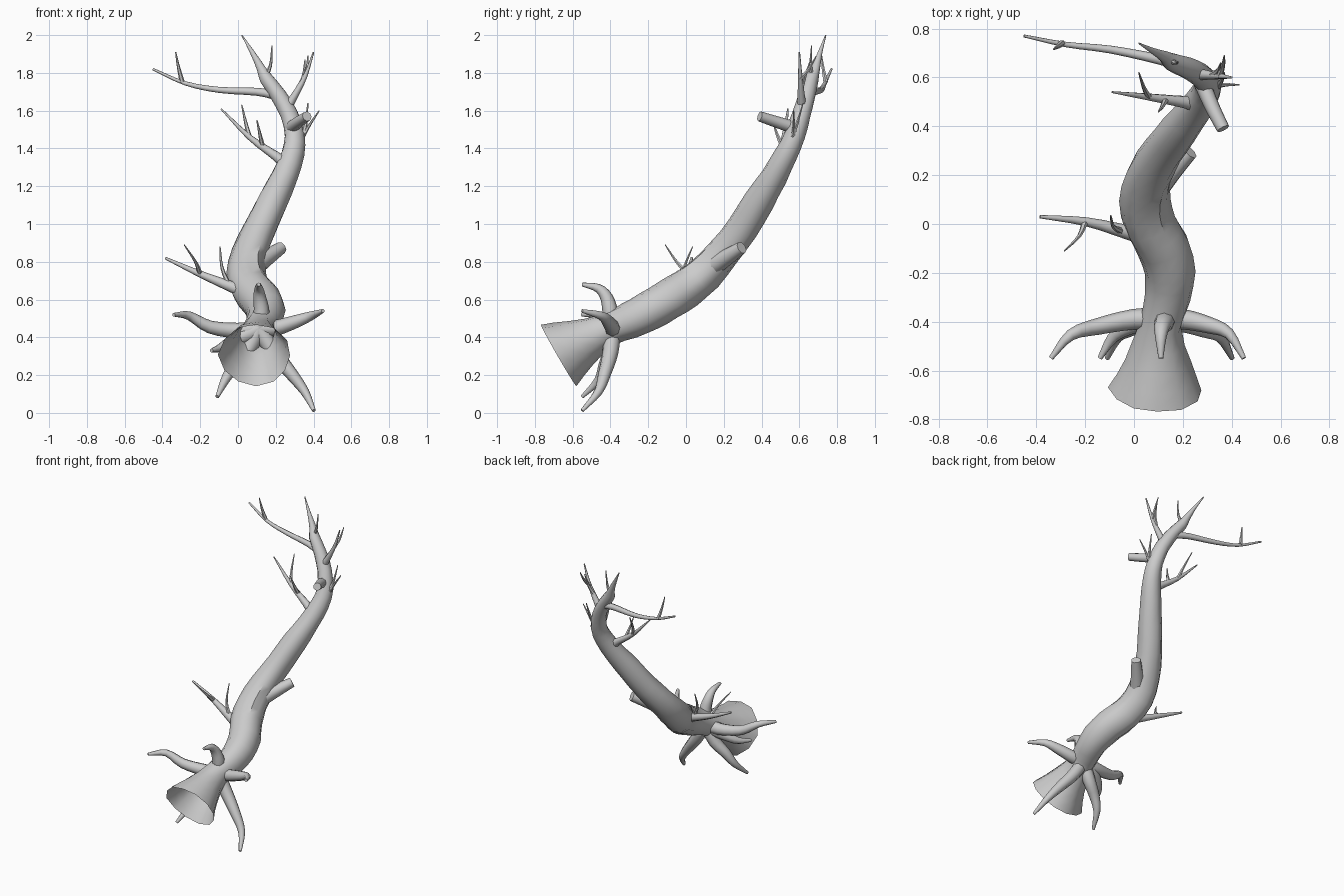
import bpy, math, random
from mathutils import Vector

random.seed(4)
bark = bpy.data.materials.new("grey_bark")
bark.diffuse_color = (0.6, 0.6, 0.6, 1)


def smooth_path(pts, steps):
    """Catmull-Rom through (x, y, z, radius) points."""
    p = [Vector(q) for q in pts]
    p = [2 * p[0] - p[1]] + p + [2 * p[-1] - p[-2]]
    out = []
    for i in range(1, len(p) - 2):
        a, b, c, d = p[i - 1:i + 3]
        for k in range(steps):
            t = k / steps
            out.append(0.5 * (2 * b + (c - a) * t + (2 * a - 5 * b + 4 * c - d) * t * t
                              + (3 * b - a - 3 * c + d) * t ** 3))
    return out + [p[-2]]


def tube(name, pts, sides=8, steps=3, start_cap=True, rough=0.0):
    path = smooth_path(pts, steps)
    cen = [Vector(q[:3]) for q in path]
    verts, faces = [], []
    n = len(path)
    side = None
    lobes = [1 + random.uniform(-rough, rough) for _ in range(sides)]
    for i in range(n):
        t = (cen[min(i + 1, n - 1)] - cen[max(i - 1, 0)]).normalized()
        if side is None:
            side = t.orthogonal() if abs(t.x) > 0.9 else Vector((1, 0, 0))
        side = (side - t * side.dot(t)).normalized()
        up = t.cross(side)
        lobes = [1 + (l - 1) * 0.7 + random.uniform(-rough, rough) * 0.5 for l in lobes]
        for k in range(sides):
            a = 2 * math.pi * k / sides
            r = max(path[i][3], 0.002) * lobes[k]
            verts.append(cen[i] + (side * math.cos(a) + up * math.sin(a)) * r)
    for i in range(n - 1):
        for k in range(sides):
            m = (k + 1) % sides
            faces.append((i * sides + k, i * sides + m, (i + 1) * sides + m, (i + 1) * sides + k))
    if start_cap:
        faces.append(tuple(reversed(range(sides))))
    faces.append(tuple(range((n - 1) * sides, n * sides)))
    me = bpy.data.meshes.new(name)
    me.from_pydata(verts, [], faces)
    me.materials.append(bark)
    ob = bpy.data.objects.new(name, me)
    bpy.context.collection.objects.link(ob)
    bpy.context.view_layer.objects.active = ob
    ob.select_set(True)
    bpy.ops.object.shade_smooth_by_angle(angle=math.radians(50))
    ob.select_set(False)
    return ob


def limb(name, pts, r0, r1=0.003, sides=8, power=1.0):
    """Tapered tube through plain xyz points."""
    m = len(pts) - 1
    tube(name, [(*p, r0 + (r1 - r0) * (i / m) ** power) for i, p in enumerate(pts)], sides)


# Trunk with open flared base
tube("trunk", [
    (.095, -.675, .305, .19), (.10, -.56, .37, .132), (.11, -.42, .44, .088),
    (.14, -.30, .49, .095), (.15, -.20, .54, .105), (.125, -.10, .595, .108),
    (.07, 0, .66, .105), (.045, .10, .74, .10), (.065, .20, .85, .092),
    (.12, .30, .98, .085), (.185, .385, 1.12, .08), (.245, .465, 1.25, .07),
    (.29, .53, 1.37, .06), (.30, .575, 1.47, .053), (.27, .61, 1.58, .048),
    (.215, .64, 1.68, .043), (.15, .665, 1.77, .036), (.125, .685, 1.82, .024),
    (.075, .71, 1.91, .012), (.02, .74, 2.0, .003)],
    sides=12, steps=2, start_cap=False, rough=0.07)

# Curling roots around the neck
neck = (.11, -.39, .445)
roots = [
    [(.0, -.39, .435), (-.15, -.42, .455), (-.26, -.455, .515), (-.34, -.55, .52)],
    [(.2, -.39, .45), (.31, -.415, .485), (.39, -.45, .515), (.45, -.55, .54)],
    [(.125, -.40, .53), (.115, -.42, .61), (.11, -.465, .66), (.11, -.55, .68)],
    [(.19, -.40, .32), (.28, -.43, .21), (.355, -.465, .11), (.402, -.55, .012)],
    [(.05, -.40, .33), (-.02, -.43, .25), (-.07, -.465, .17), (-.11, -.55, .085)],
    [(.04, -.40, .41), (-.03, -.425, .38), (-.09, -.47, .345), (-.14, -.55, .33)],
]
for i, r in enumerate(roots):
    limb(f"root_{i + 1}", [neck] + r, .046, .01, 8, 1.6)

# Main branches
limb("lower_branch", [(.05, -.05, .64), (-.04, -.03, .67), (-.2, .01, .735), (-.385, .03, .82)], .04, .007)
limb("upper_left_branch", [(.26, .49, 1.31), (.2, .50, 1.36), (.06, .52, 1.46), (-.09, .54, 1.61)], .036, .004)
limb("long_branch", [(.21, .645, 1.68), (.1, .675, 1.7), (-.1, .715, 1.71), (-.28, .735, 1.745),
                     (-.45, .77, 1.82)], .026, .006)
limb("upper_right_branch", [(.25, .615, 1.6), (.30, .61, 1.68), (.355, .605, 1.78), (.40, .60, 1.91)], .027, .004)

# Broken stubs
limb("low_stub", [(.08, .13, .77), (.15, .21, .82), (.23, .295, .875)], .055, .033)
limb("high_stub", [(.28, .575, 1.51), (.32, .48, 1.54), (.365, .39, 1.57)], .034, .027)

# Thin twigs
twigs = [
    [(-.2, .01, .735), (-.225, -.05, .80), (-.285, -.11, .89)],
    [(-.05, -.03, .68), (-.085, -.01, .77), (-.095, .035, .88)],
    [(.13, .51, 1.41), (.115, .48, 1.48), (.10, .46, 1.55)],
    [(.06, .52, 1.46), (.04, .56, 1.54), (.02, .62, 1.63)],
    [(.31, .56, 1.40), (.37, .57, 1.51), (.43, .57, 1.60)],
    [(.345, .565, 1.47), (.36, .59, 1.54), (.37, .62, 1.64)],
    [(.32, .61, 1.72), (.345, .63, 1.78), (.355, .66, 1.87)],
    [(.35, .605, 1.77), (.365, .65, 1.82), (.37, .69, 1.89)],
    [(-.295, .74, 1.75), (-.315, .725, 1.83), (-.33, .715, 1.91)],
    [(.14, .67, 1.77), (.172, .66, 1.84), (.18, .665, 1.945)],
]
for i, t in enumerate(twigs):
    limb(f"twig_{i + 1}", t, .014, .003, 6)
